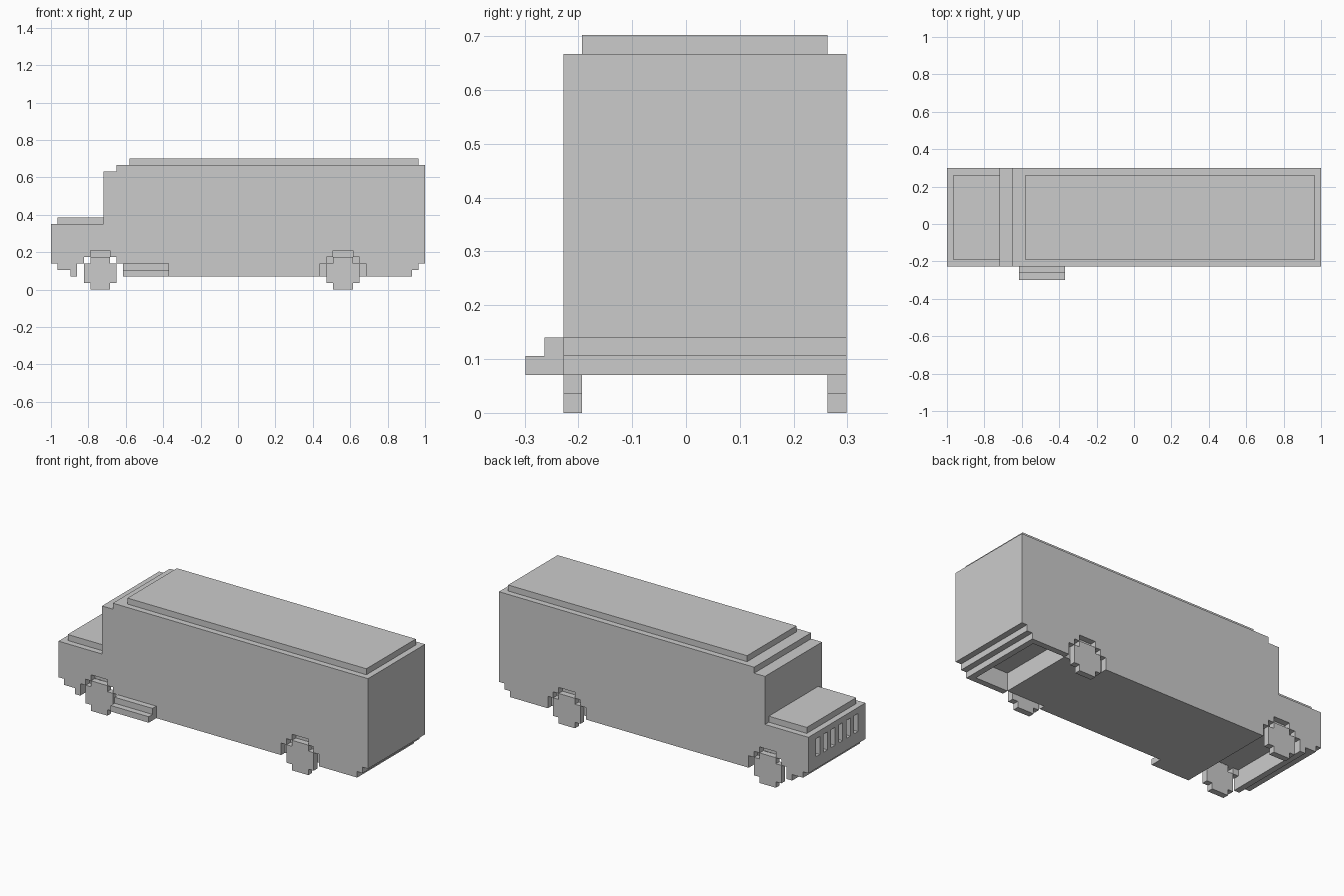
import bpy, bmesh

if "Cube" in bpy.data.objects:
    bpy.data.objects.remove(bpy.data.objects["Cube"])

V = 2 / 57          # grid unit: the bus is 57 units long
X0, Y0 = 28.5, 0    # x counted from the nose, y about the centre
NEAR, FAR = -6.5, 8.5


def prism(name, profile, y0, y1):
    """Extrude an (x, z) outline from y0 to y1, all in grid units."""
    bm = bmesh.new()
    face = bm.faces.new([bm.verts.new(((x - X0) * V, y0 * V, z * V)) for x, z in profile])
    ext = bmesh.ops.extrude_face_region(bm, geom=[face])
    moved = [g for g in ext["geom"] if isinstance(g, bmesh.types.BMVert)]
    bmesh.ops.translate(bm, verts=moved, vec=(0, (y1 - y0) * V, 0))
    bmesh.ops.recalc_face_normals(bm, faces=bm.faces)
    mesh = bpy.data.meshes.new(name)
    bm.to_mesh(mesh)
    bm.free()
    obj = bpy.data.objects.new(name, mesh)
    bpy.context.collection.objects.link(obj)
    return obj


def box(name, x0, x1, y0, y1, z0, z1):
    return prism(name, [(x0, z0), (x1, z0), (x1, z1), (x0, z1)], y0, y1)


def cut(target, cutter):
    mod = target.modifiers.new("cut", 'BOOLEAN')
    mod.operation = 'DIFFERENCE'
    mod.solver = 'EXACT'
    mod.object = cutter
    bpy.context.view_layer.objects.active = target
    bpy.ops.object.modifier_apply(modifier=mod.name)
    bpy.data.objects.remove(cutter)


def mirrored(cx, half):
    """Close a half outline by mirroring it about x = cx."""
    return [(cx + dx, z) for dx, z in half] + [(cx - dx, z) for dx, z in reversed(half)]


# Body with stepped bumpers, hood and windscreen
body = prism("body", [
    (3, 2), (55, 2), (55, 3), (56, 3), (56, 4), (57, 4), (57, 19), (10, 19),
    (10, 18), (8, 18), (8, 10), (0, 10), (0, 4), (1, 4), (1, 3), (3, 3)], NEAR, FAR)

# Underside recesses at the front axle and behind the rear axle
cut(body, box("front_recess", 4, 11, NEAR + 1, FAR - 1, 1, 5))
cut(body, box("rear_recess", 48, 54, NEAR + 1, FAR - 1, 1, 5))

# Grille slots
for i in range(6):
    y = NEAR + 2 + 2 * i
    cut(body, box("grille_slot", -1, 1, y, y + 1, 6, 9))

# Wheel wells and wheels
WELL = [(3.5, 1), (3.5, 4), (2.5, 4), (2.5, 5), (1.5, 5), (1.5, 6)]
WHEEL = [(1.5, 0), (1.5, 1), (2.5, 1), (2.5, 4), (1.5, 4), (1.5, 5)]
for axle, cx in (("front", 7.5), ("rear", 44.5)):
    cut(body, prism("well", mirrored(cx, WELL), NEAR - 1, NEAR + 1.02))
    cut(body, prism("well", mirrored(cx, WELL), FAR - 1.02, FAR + 1))
    prism(axle + "_wheel_near", mirrored(cx, WHEEL), NEAR, NEAR + 1)
    prism(axle + "_wheel_far", mirrored(cx, WHEEL), FAR - 1, FAR)

# Raised roof and hood panels
box("roof_panel", 12, 56, NEAR + 1, FAR - 1, 19, 20)
box("hood_panel", 1, 8, NEAR + 1, FAR - 1, 10, 11)

# Boarding steps on the near side
box("lower_step", 11, 18, NEAR - 2, NEAR, 2, 3)
box("upper_step", 11, 18, NEAR - 1, NEAR, 3, 4)
